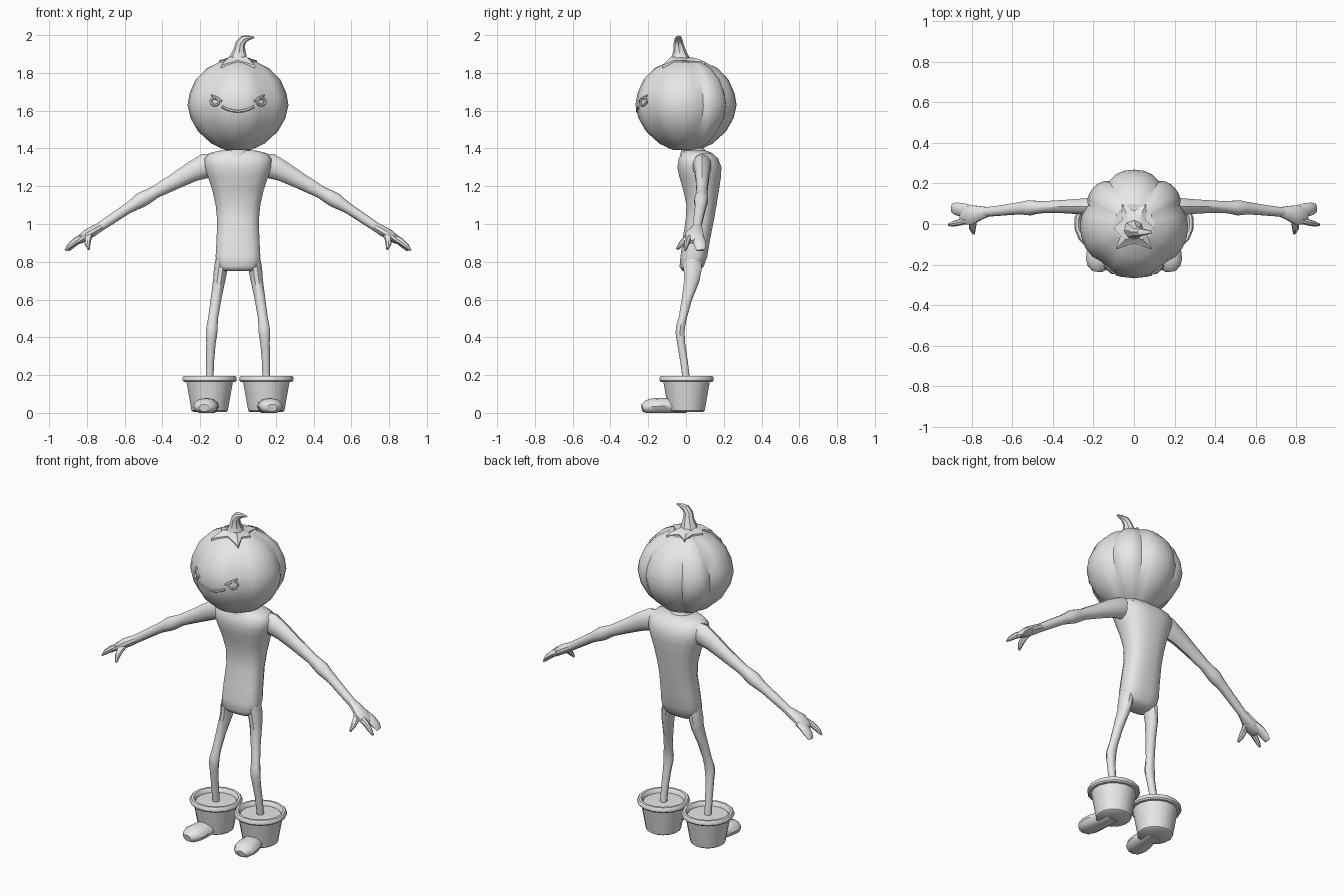
import bpy, bmesh, math
from mathutils import Vector

grey = bpy.data.materials.new("plain grey")
grey.diffuse_color = (0.8, 0.8, 0.8, 1)


def loft(name, rings, mirror=False, angle=40):
    """Skin a stack of equal rings, cap both ends, smooth shade."""
    bm = bmesh.new()
    rows = [[bm.verts.new(p) for p in ring] for ring in rings]
    n = len(rows[0])
    for a, b in zip(rows, rows[1:]):
        for i in range(n):
            j = (i + 1) % n
            bm.faces.new((a[i], a[j], b[j], b[i]))
    bm.faces.new(rows[0][::-1])
    bm.faces.new(rows[-1])
    bmesh.ops.recalc_face_normals(bm, faces=bm.faces)
    mesh = bpy.data.meshes.new(name)
    bm.to_mesh(mesh)
    bm.free()
    mesh.materials.append(grey)
    ob = bpy.data.objects.new(name, mesh)
    bpy.context.collection.objects.link(ob)
    bpy.ops.object.select_all(action='DESELECT')
    bpy.context.view_layer.objects.active = ob
    ob.select_set(True)
    bpy.ops.object.shade_smooth_by_angle(angle=math.radians(angle))
    if mirror:
        m = ob.modifiers.new("mirror", 'MIRROR')
        m.use_mirror_merge = False
    return ob


def oval(x, y, z, rx, ry, n=16, power=1.0):
    """Level ring; power below 1 makes it boxier."""
    ring = []
    for i in range(n):
        a = 2 * math.pi * (i + 0.5) / n
        c, s = math.cos(a), math.sin(a)
        ring.append(Vector((x + rx * math.copysign(abs(c) ** power, c),
                            y + ry * math.copysign(abs(s) ** power, s), z)))
    return ring


def tube(name, path, ref=(0, 1, 0), n=10, mirror=True, floor=None):
    """Limb along points (x, y, z, radius across ref, radius along ref)."""
    pts = [Vector(p[:3]) for p in path]
    ref, rings = Vector(ref), []
    for i, p in enumerate(pts):
        t = (pts[min(i + 1, len(pts) - 1)] - pts[max(i - 1, 0)]).normalized()
        v = (ref - t * ref.dot(t)).normalized()
        u = v.cross(t)
        ring = []
        for k in range(n):
            a = 2 * math.pi * k / n
            q = p + u * math.cos(a) * path[i][3] + v * math.sin(a) * path[i][4]
            if floor is not None:
                q.z = max(q.z, floor)
            ring.append(q)
        rings.append(ring)
    return loft(name, rings, mirror)


# pumpkin head: lobes between grooves, angles measured from the front
PROFILE = [(.02, 1.405), (.07, 1.392), (.14, 1.425), (.212, 1.49), (.252, 1.56), (.268, 1.63),
           (.258, 1.69), (.225, 1.765), (.165, 1.825), (.10, 1.857), (.03, 1.85)]
GROOVES = [-40, 40, 112, 150, 210, 248, 320]


def head_radius(z):
    for (r0, z0), (r1, z1) in zip(PROFILE[1:], PROFILE[2:]):
        if z0 <= z <= z1:
            return r0 + (r1 - r0) * (z - z0) / (z1 - z0)
    return 0.1


def head_top(r):
    side = PROFILE[5:]
    for (r0, z0), (r1, z1) in zip(side, side[1:]):
        if r1 <= r <= r0:
            return z0 + (z1 - z0) * (r0 - r) / (r0 - r1)
    return 1.85


head = []
for r, z in PROFILE:
    ring = []
    for a, b in zip(GROOVES, GROOVES[1:]):
        for k in range(6):
            f = 1 - 0.085 * abs(k / 3 - 1) ** 3
            t = math.radians(a + (b - a) * k / 6)
            ring.append((r * f * math.sin(t), -r * f * math.cos(t), z))
    head.append(ring)
loft("pumpkin_head", head, angle=30)


# face: raised eye rims, brows and smile following the head surface
def on_face(x, z, out=0.0):
    r = head_radius(z)
    t = math.asin(x / r)
    r *= 1 - 0.085 * min(1, abs(t) / 0.7) ** 3
    return (x, -math.sqrt(max(r * r - x * x, 0)) - out, z)


eye = []
for i in range(11):
    a = 2 * math.pi * i / 10
    eye.append(on_face(.122 + .022 * math.cos(a), 1.648 + .02 * math.sin(a)) + (.007, .007))
tube("eye_rim", eye, ref=(0, 1, .01), n=6)
tube("brow", [on_face(x, z) + (r, r) for x, z, r in
              ((.085, 1.65, .004), (.11, 1.664, .009), (.14, 1.682, .004))], n=6)
tube("smile", [on_face(x, 1.597 + 3.5 * x * x, -.002) + (.008, .008)
               for x in (-.085, -.06, -.03, 0, .03, .06, .085)], n=6, mirror=False)

# leafy cap: six pointed star draped over the top
tips = [(.1, -.02), (.06, .10), (-.06, .10), (-.1, -.02), (-.09, -.125), (.09, -.125)]
star = []
for i, (x, y) in enumerate(tips):
    x2, y2 = tips[(i + 1) % 6]
    star += [(x, y), (.36 * (x + x2), .36 * (y + y2) - .008)]


def cap_ring(scale, lift):
    ring = []
    for x, y in star:
        x, y = x * scale, (y + .03) * scale - .03
        ring.append((x, y, head_top(math.hypot(x, y)) + lift))
    return ring


loft("leaf_cap", [cap_ring(1, -.02), cap_ring(1, .01), cap_ring(.75, .018), cap_ring(.5, .03)])

# curled stem
tube("stem", [(0, -.03, 1.84, .07, .065), (0, -.03, 1.875, .05, .05), (.008, -.035, 1.92, .032, .033),
              (.012, -.04, 1.955, .026, .026), (.03, -.04, 1.978, .022, .021),
              (.055, -.04, 1.985, .013, .015), (.088, -.04, 1.988, .003, .006)], n=8, mirror=False)

# torso and neck
loft("torso", [oval(0, y, z, rx, ry, 16, pw) for z, y, rx, ry, pw in (
    (.752, .025, .085, .045, .8), (.775, .03, .113, .065, .75), (.83, .042, .12, .072, .75),
    (.92, .055, .115, .074, .75), (1.02, .073, .112, .076, .8), (1.1, .082, .12, .081, .8),
    (1.18, .08, .138, .096, .8), (1.25, .075, .162, .112, .8), (1.30, .071, .178, .118, .8),
    (1.345, .066, .18, .107, .8), (1.375, .06, .155, .082, .85), (1.388, .045, .1, .065, 1))],
     angle=60)
loft("neck", [oval(0, y, z, r, r) for y, z, r in ((.045, 1.36, .078), (.035, 1.40, .06), (.03, 1.45, .06))])

# arms with bulged elbows
tube("arm", [(.10, .08, 1.325, .05, .05), (.17, .085, 1.308, .066, .05), (.24, .086, 1.278, .054, .042),
             (.33, .086, 1.228, .043, .035), (.44, .084, 1.168, .033, .03), (.485, .082, 1.142, .038, .034),
             (.515, .08, 1.126, .040, .039), (.55, .078, 1.103, .033, .033), (.585, .075, 1.082, .028, .03),
             (.67, .065, 1.025, .026, .026), (.74, .058, .978, .024, .024)])

# hands: palm, two slim digits, one broad mitten finger
tube("palm", [(.72, .06, .99, .022, .024), (.76, .055, .967, .027, .036), (.80, .045, .943, .028, .05),
              (.84, .045, .915, .022, .05), (.855, .045, .905, .012, .04)])
tube("thumb", [(.785, .04, .953, .024, .02), (.795, .005, .925, .02, .018), (.797, -.025, .895, .016, .015),
               (.79, -.047, .866, .006, .007)], n=8)
tube("pointing_finger", [(.82, .02, .93, .02, .018), (.86, .008, .91, .018, .016), (.893, 0, .883, .014, .013),
                         (.915, -.004, .86, .005, .006)], n=8)
tube("broad_finger", [(.81, .065, .935, .022, .03), (.85, .07, .912, .019, .034), (.88, .075, .885, .016, .031),
                      (.898, .078, .86, .007, .022)], n=8)

# legs with slight knees
tube("leg", [(.075, .035, .83, .04, .05), (.092, .035, .76, .036, .05), (.1, .03, .70, .032, .042),
             (.117, .004, .60, .028, .028), (.132, -.018, .50, .026, .022), (.138, -.03, .45, .03, .025),
             (.14, -.031, .42, .03, .025), (.143, -.026, .37, .025, .022), (.148, -.01, .27, .021, .021),
             (.15, .003, .165, .02, .02)])

# plant pots with rolled rim and soil inside
loft("plant_pot", [oval(.15, .003, z, r, r) for r, z in (
    (.09, .006), (.098, .012), (.125, .163), (.139, .164), (.146, .172), (.146, .187), (.139, .196),
    (.125, .196), (.117, .188), (.113, .172), (.02, .174))], mirror=True)

# shoes poking out of the pots, splayed outwards
tube("shoe", [(.15, 0, .035, .055, .042), (.158, -.08, .036, .057, .042), (.167, -.13, .036, .065, .044),
              (.173, -.18, .034, .065, .043), (.178, -.212, .03, .052, .035), (.18, -.232, .026, .028, .02)],
     ref=(0, 0, 1), n=12, floor=0.0)
